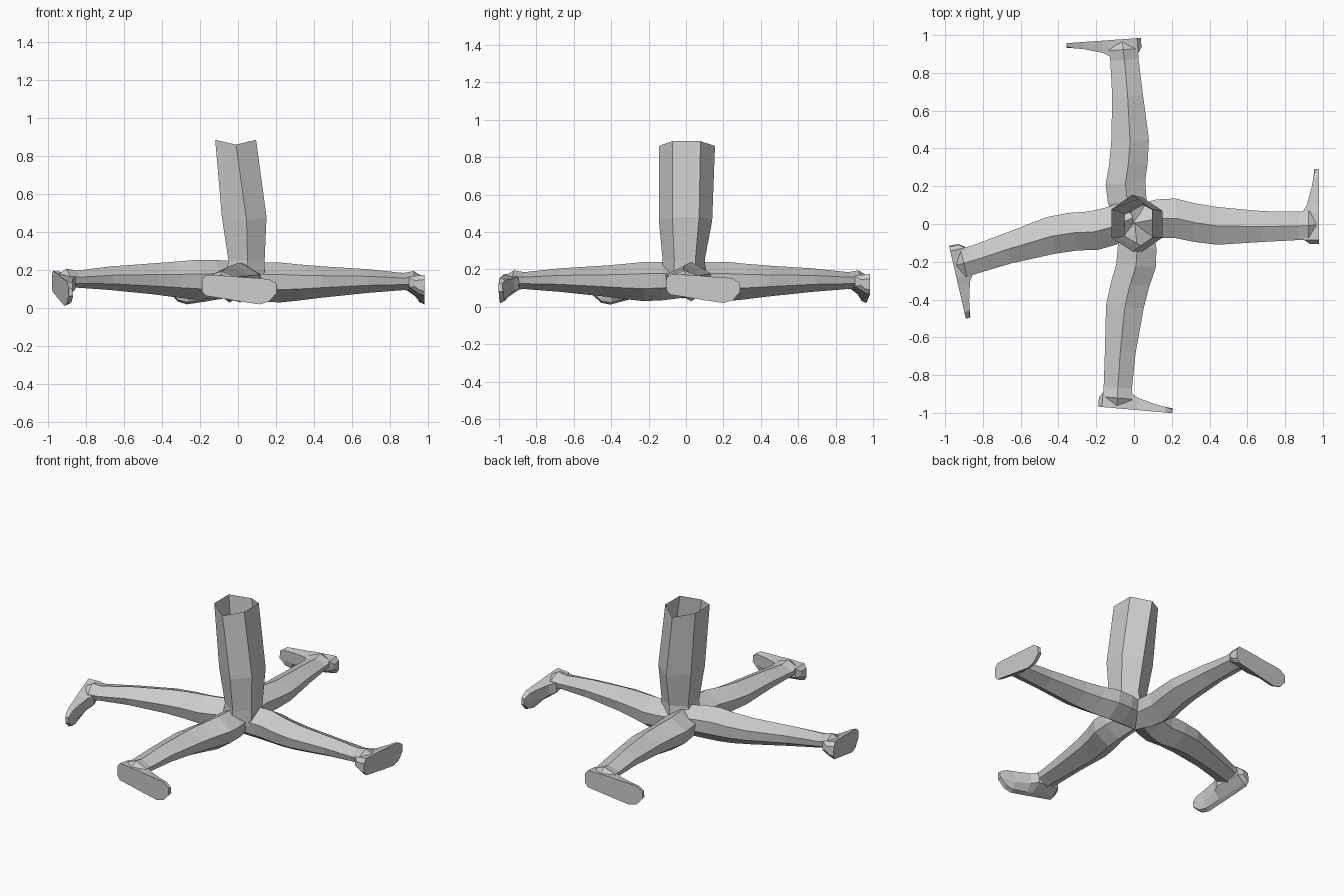
import bpy, bmesh, math
from mathutils import Matrix

if "Cube" in bpy.data.objects:
    bpy.data.objects.remove(bpy.data.objects["Cube"])

grey = bpy.data.materials.new("plain grey")
grey.diffuse_color = (0.6, 0.6, 0.6, 1)
grey.use_nodes = True
grey.node_tree.nodes["Principled BSDF"].inputs["Base Color"].default_value = grey.diffuse_color


def loft(name, rings, cap=True, matrix=Matrix()):
    """Skin a list of equal-length point rings into one flat-shaded mesh."""
    bm = bmesh.new()
    loops = [[bm.verts.new(matrix @ Matrix.Translation(p).translation) for p in r] for r in rings]
    n = len(rings[0])
    for a, b in zip(loops, loops[1:]):
        for i in range(n):
            j = (i + 1) % n
            bm.faces.new((a[i], a[j], b[j], b[i]))
    if cap:
        bm.faces.new(loops[0])
        bm.faces.new(loops[-1])
    bmesh.ops.recalc_face_normals(bm, faces=bm.faces)
    mesh = bpy.data.meshes.new(name)
    bm.to_mesh(mesh)
    bm.free()
    mesh.materials.append(grey)
    ob = bpy.data.objects.new(name, mesh)
    bpy.context.collection.objects.link(ob)
    return ob


# Leg stations: x, inner y, outer y, bottom z, top z
LEG = [(0.0, -0.09, 0.10, 0.05, 0.23), (0.12, -0.075, 0.13, 0.035, 0.24),
       (0.22, -0.075, 0.135, 0.03, 0.24), (0.32, -0.095, 0.11, 0.04, 0.23),
       (0.44, -0.11, 0.09, 0.055, 0.22), (0.68, -0.095, 0.068, 0.08, 0.205),
       (0.87, -0.085, 0.065, 0.095, 0.185), (0.925, -0.085, 0.07, 0.09, 0.195),
       (0.965, -0.07, 0.06, 0.09, 0.17)]
# Foot stations: y, instep x, bottom z, top z
FOOT = [(-0.105, 0.93, 0.09, 0.15), (-0.085, 0.9, 0.065, 0.175), (0.06, 0.89, 0.042, 0.168),
        (0.10, 0.915, 0.035, 0.163), (0.20, 0.942, 0.02, 0.157),
        (0.25, 0.95, 0.035, 0.152), (0.29, 0.96, 0.08, 0.125)]


def leg_ring(x, y0, y1, z0, z1, shift):
    h, m = z1 - z0, (y0 + y1) / 2 + shift
    y0, y1 = y0 + shift, y1 + shift
    return [(x, m, z1), (x, y1, z0 + 0.7 * h), (x, y1 - 0.01, z0 + 0.32 * h),
            (x, m, z0), (x, y0 + 0.01, z0 + 0.32 * h), (x, y0, z0 + 0.7 * h)]


def foot_ring(y, x, z0, z1):
    h = z1 - z0
    return [(0.98, y, z0), (0.98, y, z1), (x, y, z1 - 0.08 * h),
            (x, y, z0 + 0.4 * h), (0.955, y, z0 + 0.08 * h)]


# Four legs with sideways feet: heading, hip shift, roll, lift
for side, angle, bend, roll, lift in (("right", 0, 0, 0, 0), ("back", 94, 0, 0, 0),
                                      ("left", 193, -0.05, -6, 0.012), ("front", -95, 0, 0, 0)):
    turn = Matrix.Rotation(math.radians(angle), 4, 'Z')
    tilt = (Matrix.Translation((0, 0, 0.12 + lift)) @ Matrix.Rotation(math.radians(roll), 4, 'X')
            @ Matrix.Translation((0, 0, -0.12)))
    rings = [leg_ring(*s, bend * max(0, min(1, (0.87 - s[0]) / 0.6))) for s in LEG]
    loft(side + "_leg", rings, True, turn @ tilt)
    loft(side + "_foot", [foot_ring(*s) for s in FOOT], True, turn @ tilt)


# Open upright tube: x left, ridge, right; y front, back; ridge z, side z
def tube_ring(xl, xm, xr, y0, y1, zm, zs):
    return [(xm, y0, zm), (xr, y0 * 0.5, zs), (xr, y1 * 0.5, zs),
            (xm, y1, zm), (xl, y1 * 0.5, zs), (xl, y0 * 0.5, zs)]


loft("upright_tube", [tube_ring(-0.07, 0.04, 0.14, -0.13, 0.11, 0.15, 0.15),
                      tube_ring(-0.05, 0.05, 0.14, -0.125, 0.10, 0.25, 0.25),
                      tube_ring(-0.085, 0.045, 0.15, -0.145, 0.14, 0.46, 0.48),
                      tube_ring(-0.12, -0.01, 0.095, -0.145, 0.155, 0.86, 0.885)], False)
